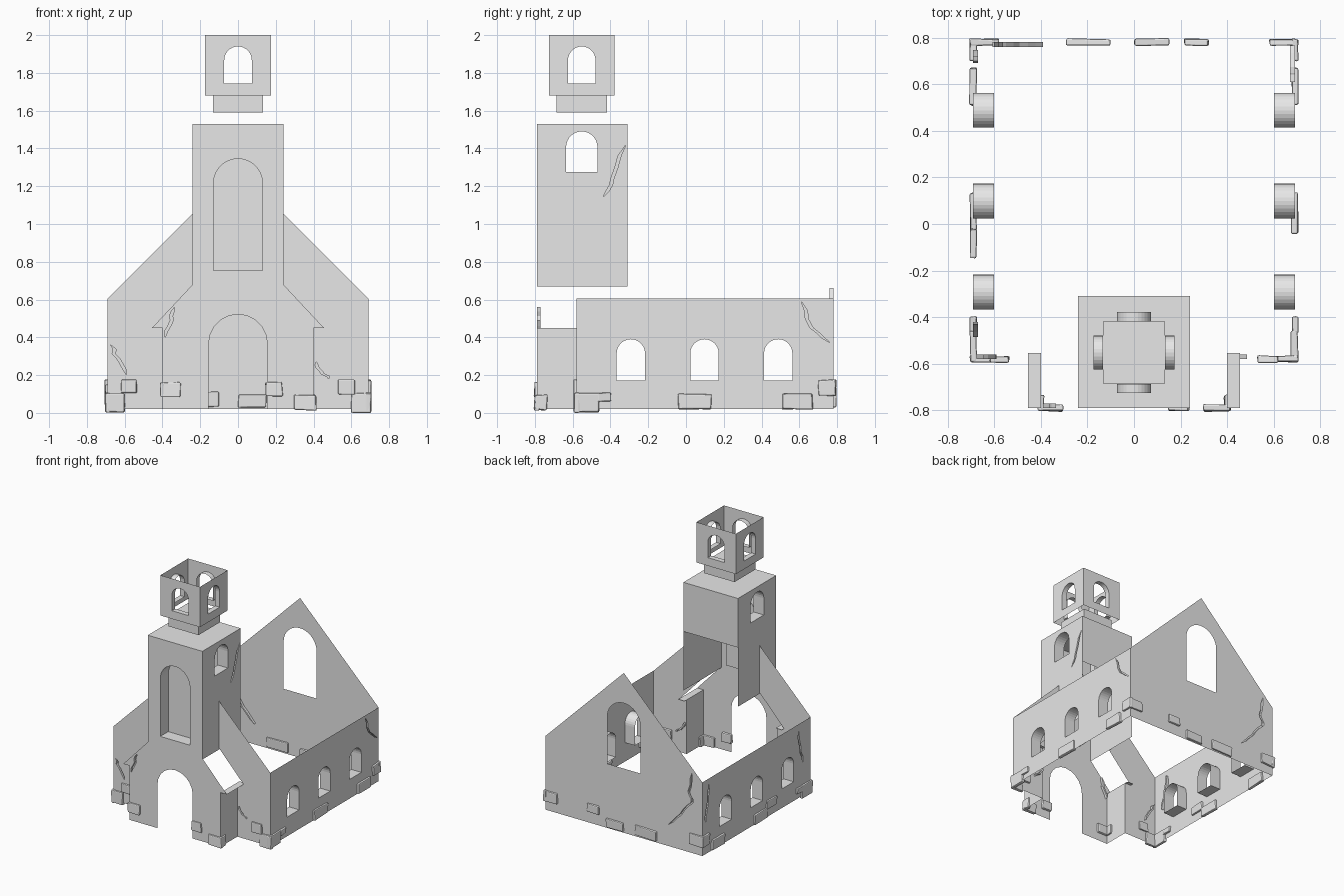
import bpy, bmesh, math, random
from mathutils import Vector

if "Cube" in bpy.data.objects:
    bpy.data.objects.remove(bpy.data.objects["Cube"])

random.seed(4)
stone = bpy.data.materials.new("stone grey")
stone.diffuse_color = (0.8, 0.8, 0.8, 1)
stone.use_nodes = True
stone.node_tree.nodes["Principled BSDF"].inputs["Base Color"].default_value = stone.diffuse_color

B = 0.02                    # foot of the walls
NX, NF, NB = 0.69, -0.58, 0.78   # nave half width, front, back
TX, TF, TB = 0.24, -0.79, -0.31  # tower half width, front, back
CY = -0.552                 # tower centre line


# planes: map (along, up, depth inward) to the world
def front(y):
    return lambda u, v, d: Vector((u, y + d, v))


def back(y):
    return lambda u, v, d: Vector((u, y - d, v))


def side(x, s):
    return lambda u, v, d: Vector((s * (x - d), u, v))


def level(z):
    return lambda u, v, d: Vector((u, v, z - d))


def finish(bm, name):
    me = bpy.data.meshes.new(name)
    bm.to_mesh(me)
    bm.free()
    me.materials.append(stone)
    ob = bpy.data.objects.new(name, me)
    bpy.context.collection.objects.link(ob)
    return ob


def rect(a, b, c, d):
    return [(a, c), (b, c), (b, d), (a, d)]


def arch(c, r, lo, hi, n=14):
    """Round-headed opening, from bottom right over the top to bottom left."""
    pts = [(c + r, lo)]
    for i in range(n + 1):
        t = math.pi * i / n
        pts.append((c + r * math.cos(t), hi - r + r * math.sin(t)))
    return pts + [(c - r, lo)]


def crack(path, w=0.016):
    """Tapered zigzag slit along a falling path."""
    line = [path[0]]
    for a, b in zip(path, path[1:]):
        for t in (0.33, 0.67):
            line.append((a[0] + (b[0] - a[0]) * t + random.uniform(-.012, .012),
                         a[1] + (b[1] - a[1]) * t))
        line.append(b)
    mid = line[1:-1]
    pts = ([line[0]] + [(u + w / 2, v) for u, v in mid] + [line[-1]]
           + [(u - w / 2, v) for u, v in reversed(mid)])
    return (pts, 0.02, True)


def wall(name, P, outline, holes=()):
    """Thin wall with openings; each opening is (points, reveal depth, closed)."""
    bm = bmesh.new()
    out = (P(0, 0, 0) - P(0, 0, 1)).normalized()

    def ring(pts, d):
        vs = [bm.verts.new(P(u, v, d)) for u, v in pts]
        return vs, [bm.edges.new((vs[i], vs[(i + 1) % len(vs)])) for i in range(len(vs))]

    def fill(edges):
        r = bmesh.ops.triangle_fill(bm, edges=edges, use_beauty=True, normal=out)
        for f in r["geom"]:
            if isinstance(f, bmesh.types.BMFace):
                f.normal_update()
                if f.normal.dot(out) < 0:
                    f.normal_flip()

    edges = ring(outline, 0)[1]
    rings = []
    for pts, depth, closed in holes:
        vs, es = ring(pts, 0)
        edges += es
        rings.append((vs, pts, depth, closed))
    fill(edges)
    for vs, pts, depth, closed in rings:
        if not depth:
            continue
        inner, es = ring(pts, depth)
        centre = sum((v.co for v in vs + inner), Vector()) / (2 * len(vs))
        if closed:
            fill(es)
        for i in range(len(vs)):
            j = (i + 1) % len(vs)
            f = bm.faces.new((vs[i], vs[j], inner[j], inner[i]))
            f.normal_update()
            if f.normal.dot(centre - f.calc_center_median()) < 0:
                f.normal_flip()
    return finish(bm, name)


# porch and tower front in one sheet, with doorway and blind niche
half = [(.40, B), (.40, .45), (.455, .45), (TX, .68), (TX, 1.53)]
sheet = half + [(-x, z) for x, z in reversed(half)] + arch(0, .155, B, .522, 10)[::-1]
wall("porch_and_tower_front", front(TF), sheet,
     [(arch(0, .13, .755, 1.345, 20), .10, True),
      crack([(-.335, .56), (-.35, .49), (-.385, .40)])])

# tower sides, back and top
for s, n in ((1, "right"), (-1, "left")):
    holes = [(arch(CY, .083, 1.275, 1.49), .09, False)]
    if s > 0:
        holes.append(crack([(-.318, 1.42), (-.39, 1.24), (-.44, 1.14)]))
    wall("tower_side_" + n, side(TX, s), rect(TF, TB, .67, 1.53), holes)
wall("tower_back", back(TB), rect(-TX, TX, 1.14, 1.53))
wall("tower_top", level(1.53), rect(-TX, TX, TF, TB))

# lantern base and open belfry
for r, lo, hi, name in ((.133, 1.59, 1.68, "lantern_base"), (.174, 1.68, 2.0, "belfry")):
    bel = name == "belfry"
    hx = [(arch(0, .073, 1.745, 1.94), .04, False)] if bel else []
    hy = [(arch(CY, .073, 1.745, 1.94), .04, False)] if bel else []
    wall(name + "_front", front(CY - r), rect(-r, r, lo, hi), hx)
    wall(name + "_back", back(CY + r), rect(-r, r, lo, hi), hx)
    for s, n in ((1, "right"), (-1, "left")):
        wall(name + "_" + n, side(r, s), rect(CY - r, CY + r, lo, hi), hy)
wall("lantern_base_top", level(1.68), rect(-.133, .133, CY - .133, CY + .133))

# nave sides, nave front, porch sides and eave ledges
for s, n in ((1, "right"), (-1, "left")):
    holes = [(arch(c, .075, .172, .39), .09, False) for c in (-.292, .098, .488)]
    if s > 0:
        holes.append(crack([(.61, .59), (.665, .45), (.765, .37)]))
    else:
        holes.append(crack([(-.43, .55), (-.45, .42), (-.48, .28)]))
        holes.append(crack([(.70, .56), (.71, .42), (.74, .26)]))
    wall("nave_side_" + n, side(NX, s), rect(NF, NB, B, .605), holes)

    shape = [(.40, B), (NX, B), (NX, .605), (TX, 1.055), (TX, .68), (.455, .45), (.40, .45)]
    if s > 0:
        slit = crack([(.415, .27), (.44, .22), (.48, .18)])
    else:
        slit = crack([(-.675, .36), (-.635, .29), (-.59, .20)])
    wall("nave_front_" + n, front(NF), [(s * x, z) for x, z in shape], [slit])
    wall("porch_side_" + n, side(.40, s), rect(TF, NF, B, .45))
    wall("porch_eave_" + n, level(.45), rect(min(s * .40, s * .455), max(s * .40, s * .455), TF, -.553))

# back gable with tall window
wall("nave_back", back(NB), [(-NX, B), (NX, B), (NX, .605), (0, 1.29), (-NX, .605)],
     [(arch(0, .145, .53, 1.05, 20), 0, False),
      crack([(-.60, .66), (-.57, .50), (-.60, .42), (-.50, .30), (-.39, .19)])])

# exposed corner stones and loose bricks along the foot of the walls
# (direction, plane, from, to, bottom, top)
bricks = [
    ("y", NF, -.705, -.60, .004, .105), ("y", NF, .60, .705, .0, .105),
    ("y", NF, -.62, -.535, .105, .18), ("y", NF, .53, .62, .10, .175),
    ("y", TF, -.41, -.305, .085, .16), ("y", TF, .145, .235, .09, .165),
    ("y", TF, .295, .415, .015, .095),
    ("y", NB, -.29, -.10, .03, .11), ("y", NB, 0, .15, .03, .10),
    ("y", NB, .215, .32, .105, .175),
    ("y", NB, -.705, -.58, .09, .175), ("y", NB, .58, .705, .09, .175),
    ("x", .40, -.80, -.735, .015, .095), ("x", -.40, -.80, -.735, .085, .16),
]
for s in (1, -1):
    bricks += [("x", s * NX, -.595, -.46, .004, .105), ("x", s * NX, -.47, -.395, .06, .105),
               ("x", s * NX, .51, .67, .02, .10), ("x", s * NX, .70, .795, .09, .175)]
bricks += [("x", NX, -.04, .135, .02, .10), ("x", -NX, -.03, .135, .02, .10),
           ("x", -NX, -.145, -.02, .08, .15)]

bm = bmesh.new()
for axis, p, a, b, lo, hi in bricks:
    t = .014
    vs = bmesh.ops.create_cube(bm, size=1)["verts"]
    for v in vs:
        along = a + (b - a) * (v.co.x + .5)
        across = p + 2 * t * v.co.y
        up = lo + (hi - lo) * (v.co.z + .5)
        along += random.uniform(-.004, .004)
        across += random.uniform(-.004, .004)
        up = max(0, up + random.uniform(-.004, .004))
        v.co = (along, across, up) if axis == "y" else (across, along, up)
bmesh.ops.recalc_face_normals(bm, faces=bm.faces)
stones = finish(bm, "foot_stones")
bev = stones.modifiers.new("worn_edges", "BEVEL")
bev.width = .007
bev.segments = 2
